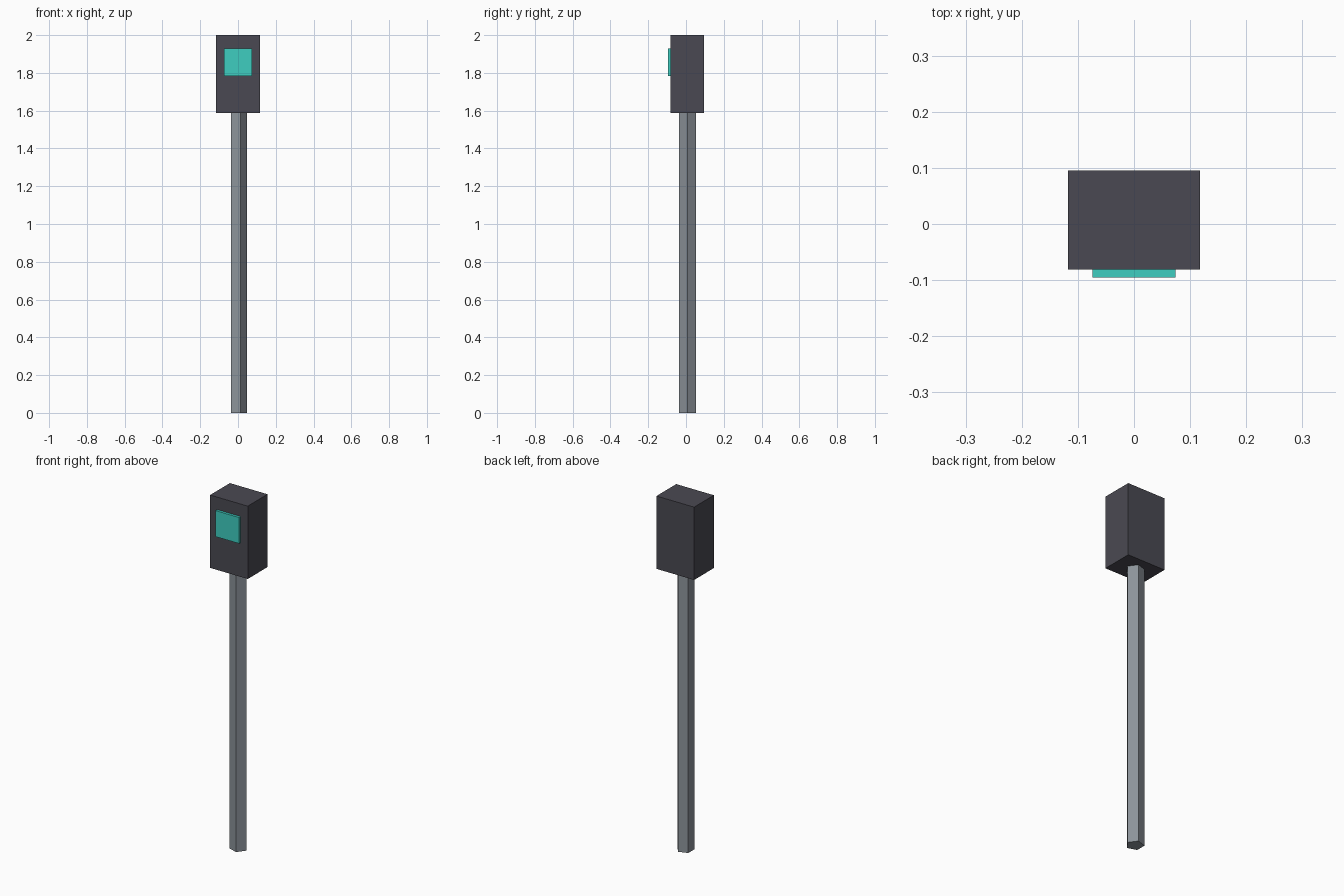
import bpy, bmesh, math

if "Cube" in bpy.data.objects:
    bpy.data.objects.remove(bpy.data.objects["Cube"])

U = 2 / 34            # base unit: the model is 34 units tall
CY = 0.125 * U        # depth centre of pole and housing


def linear(r, g, b):
    f = lambda c: c / 12.92 if c <= 0.04045 else ((c + 0.055) / 1.055) ** 2.4
    return (f(r / 255), f(g / 255), f(b / 255), 1)


def material(name, rgb):
    m = bpy.data.materials.new(name)
    m.diffuse_color = linear(*rgb)
    m.use_nodes = True
    m.node_tree.nodes["Principled BSDF"].inputs["Base Color"].default_value = m.diffuse_color
    return m


def box(name, size, centre, mat):
    bpy.ops.mesh.primitive_cube_add(size=1, location=centre)
    ob = bpy.context.object
    ob.name = name
    ob.scale = size
    bpy.ops.object.transform_apply(location=False, rotation=False, scale=True)
    ob.data.materials.append(mat)
    return ob


charcoal = material("charcoal", (74, 73, 82))
steel = material("steel grey", (140, 147, 154))
teal = material("teal", (62, 205, 192))

# Five-sided pole with one corner pointing to +x
bpy.ops.mesh.primitive_cylinder_add(vertices=5, radius=0.8 * U, depth=27 * U,
                                    location=(0, CY, 13.5 * U),
                                    rotation=(0, 0, -math.pi / 2))
pole = bpy.context.object
pole.name = "pole"
pole.data.materials.append(steel)

# Housing on top of the pole
box("housing", (4 * U, 3 * U, 7 * U), (0, CY, 30.5 * U), charcoal)

# Screen panel standing proud of the front face
box("screen", (2.5 * U, 0.25 * U, 2.5 * U), (0, CY - 1.625 * U, 31.55 * U), teal)
